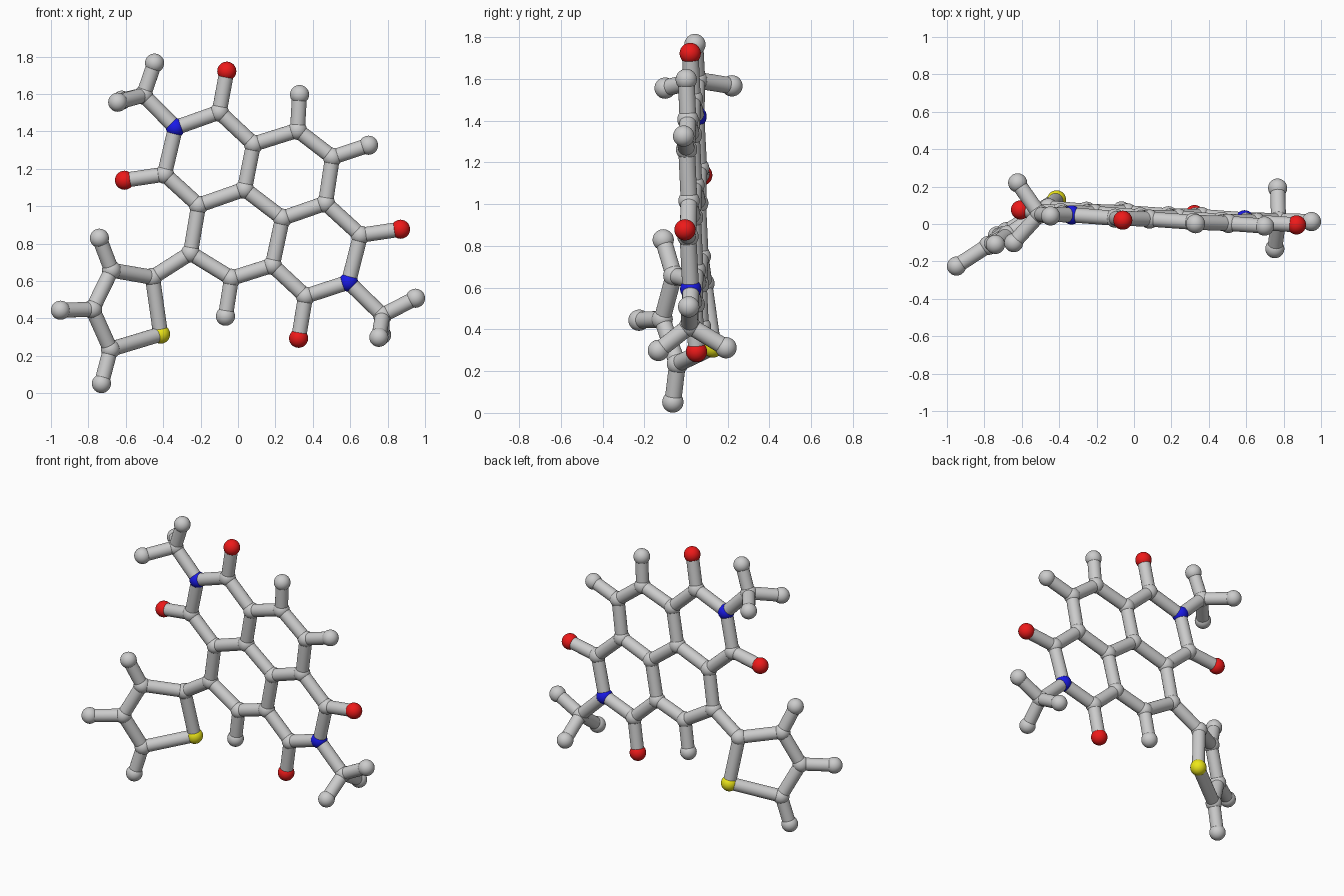
import bpy
from mathutils import Vector

if "Cube" in bpy.data.objects:
    bpy.data.objects.remove(bpy.data.objects["Cube"])

BALL_R, ROD_R = 0.051, 0.040


def material(name, color):
    m = bpy.data.materials.new(name)
    m.diffuse_color = color
    m.use_nodes = True
    m.node_tree.nodes["Principled BSDF"].inputs["Base Color"].default_value = m.diffuse_color
    return m


COLORS = {"O": material("red", (0.85, 0.01, 0.01, 1)),
          "N": material("blue", (0.01, 0.01, 0.8, 1)),
          "S": material("yellow", (0.85, 0.8, 0.01, 1))}
NAMES = {"O": "oxygen_ball", "N": "nitrogen_ball", "S": "sulfur_ball",
         "C": "carbon_ball", "H": "hydrogen_ball"}


def core(x, z):      # tilted plane of the fused rings
    return Vector((x, 0.081 - 0.061 * x - 0.0374 * z, z))


def side(x, z):      # twisted plane of the five-sided ring
    return Vector((x, 0.086 + 0.65 * (x + 0.457) - 0.05 * (z - 0.62), z))


# atoms of the fused flat rings (x, z)
flat = {
    "N1": (-.334, 1.42), "C1": (-.10, 1.503), "C2": (.083, 1.332), "C3": (.035, 1.091),
    "C4": (-.211, 1.005), "C5": (-.393, 1.171), "C6": (.318, 1.406), "C7": (.505, 1.262),
    "C8": (.468, 1.016), "C9": (.238, .936), "C10": (-.254, .749), "C11": (-.035, .615),
    "C12": (.184, .684), "C13": (.361, .519), "N2": (.591, .594), "C14": (.655, .845),
    "O1": (-.06, 1.722), "O2": (-.607, 1.139), "O3": (.324, .294), "O4": (.869, .877),
    "H1": (.329, 1.597), "H2": (.698, 1.326), "H3": (-.067, .412),
    "C15": (-.505, 1.594), "C16": (.773, .417),
}
# atoms of the five-sided ring (x, z)
twisted = {
    "C20": (-.457, .62), "C21": (-.676, .658), "C22": (-.778, .449), "C23": (-.682, .235),
    "S1": (-.414, .316), "H20": (-.741, .829), "H21": (-.949, .444), "H22": (-.73, .052),
}
atoms = {k: core(*p) for k, p in flat.items()}
atoms.update({k: side(*p) for k, p in twisted.items()})
# methyl tips (x, y, z)
atoms.update({
    "H10": Vector((-.446, .043, 1.765)), "H11": Vector((-.622, .22, 1.567)),
    "H12": Vector((-.643, -.10, 1.556)), "H13": Vector((.949, .013, .508)),
    "H14": Vector((.768, .192, .312)), "H15": Vector((.753, -.132, .299)),
})

# chains of bonded atoms
chains = """N1 C1 C2 C3 C4 C5 N1
C2 C6 C7 C8 C9 C3
C4 C10 C11 C12 C9
C12 C13 N2 C14 C8
C1 O1|C5 O2|C13 O3|C14 O4|C6 H1|C7 H2|C11 H3
N1 C15 H10|H11 C15 H12|N2 C16 H13|H14 C16 H15
C10 C20 C21 C22 C23 S1 C20|C21 H20|C22 H21|C23 H22""".replace("|", "\n")


def smooth(ob):
    ob.select_set(True)
    bpy.ops.object.shade_smooth_by_angle()


# balls
for key, pos in atoms.items():
    bpy.ops.mesh.primitive_uv_sphere_add(segments=32, ring_count=16, radius=BALL_R, location=pos)
    ob = bpy.context.object
    ob.name = NAMES[key[0]]
    if key[0] in COLORS:
        ob.data.materials.append(COLORS[key[0]])
    smooth(ob)

# connecting rods
for line in chains.splitlines():
    keys = line.split()
    for a, b in zip(keys, keys[1:]):
        d = atoms[b] - atoms[a]
        bpy.ops.mesh.primitive_cylinder_add(vertices=32, radius=ROD_R, depth=d.length,
                                            location=(atoms[a] + atoms[b]) / 2,
                                            rotation=d.to_track_quat("Z", "Y").to_euler())
        ob = bpy.context.object
        ob.name = "bond_rod"
        smooth(ob)
